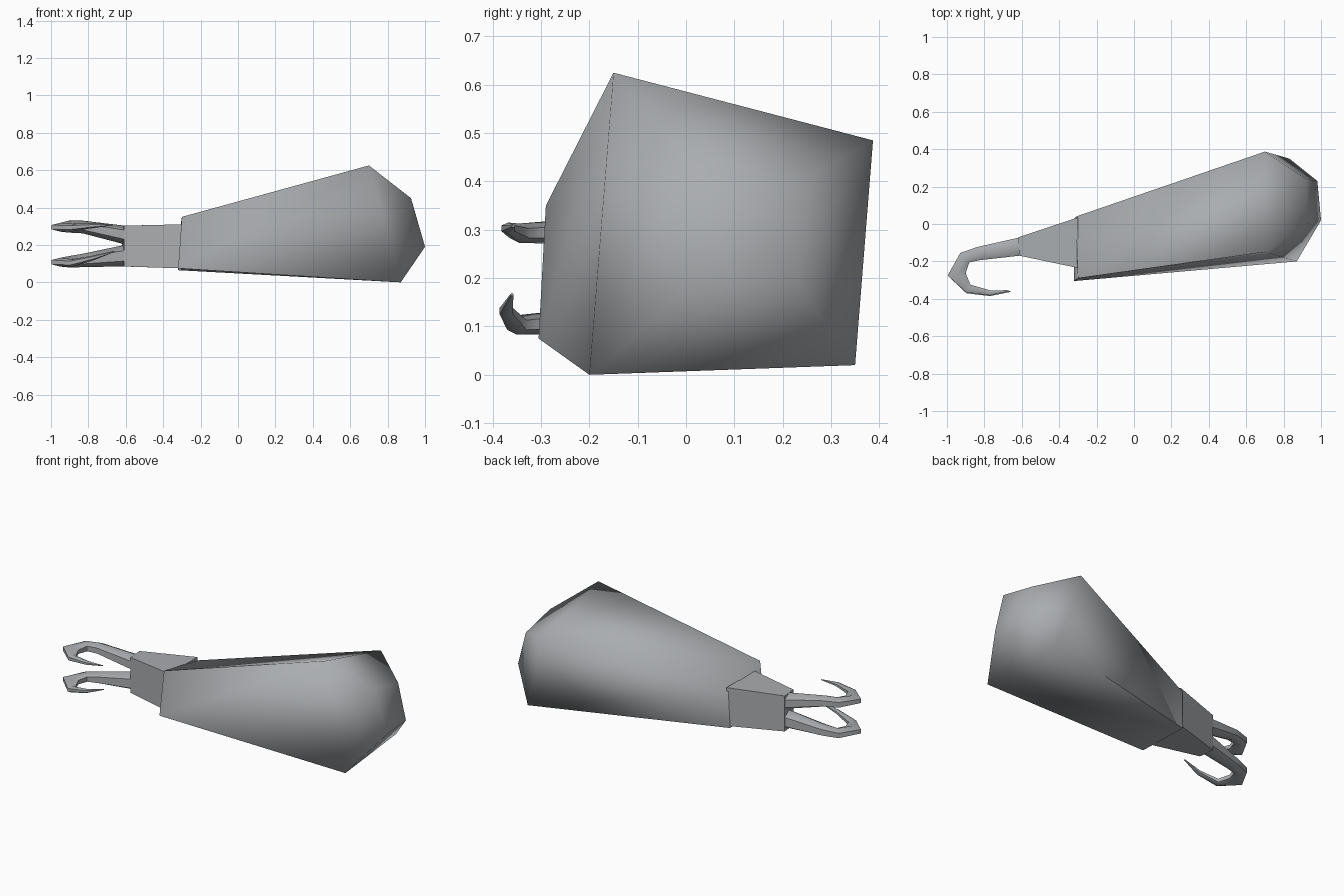
import bpy, bmesh, math
from mathutils import Vector

if "Cube" in bpy.data.objects:
    bpy.data.objects.remove(bpy.data.objects["Cube"])

grey = bpy.data.materials.new("plain grey")
grey.diffuse_color = (0.40, 0.415, 0.43, 1)
grey.use_nodes = True
grey.node_tree.nodes["Principled BSDF"].inputs["Base Color"].default_value = grey.diffuse_color


def loft(name, rings, angle):
    """Skin a list of rings with equal point counts and close both ends."""
    bm = bmesh.new()
    loops = [[bm.verts.new(p) for p in r] for r in rings]
    n = len(rings[0])
    for a, b in zip(loops, loops[1:]):
        for i in range(n):
            j = (i + 1) % n
            bm.faces.new((a[i], a[j], b[j], b[i]))
    bm.faces.new(loops[0])
    bm.faces.new(loops[-1])
    bmesh.ops.recalc_face_normals(bm, faces=bm.faces)
    me = bpy.data.meshes.new(name)
    bm.to_mesh(me)
    bm.free()
    me.materials.append(grey)
    ob = bpy.data.objects.new(name, me)
    bpy.context.collection.objects.link(ob)
    bpy.ops.object.select_all(action='DESELECT')
    ob.select_set(True)
    bpy.context.view_layer.objects.active = ob
    bpy.ops.object.shade_smooth_by_angle(angle=math.radians(angle))
    return ob


# Main body: four-sided flaring arm with a blunt faceted end
loft("flared_body", [
    [(-.30, -.29, .35), (-.31, .04, .285), (-.32, .03, .065), (-.32, -.305, .075)],
    [(.70, -.15, .625), (.70, .387, .485), (.83, .35, .02), (.87, -.20, 0)],
    [(.925, .0, .45), (.92, .24, .40), (.98, .23, .19), (1.0, .02, .19)],
], 75)

# Wrist: block narrowing towards the claws
loft("wrist", [
    [(-.30, -.235, .31), (-.30, .035, .31), (-.30, .035, .075), (-.30, -.235, .075)],
    [(-.61, -.17, .303), (-.62, -.072, .303), (-.62, -.072, .085), (-.61, -.17, .085)],
], 30)


def claw(name, path):
    """Hooked claw: path points are x, y, z, half width, half height."""
    pts = [Vector(p[:3]) for p in path]
    rings = []
    for i, (x, y, z, w, h) in enumerate(path):
        t = pts[min(i + 1, len(pts) - 1)] - pts[max(i - 1, 0)]
        side = Vector((-t.y, t.x, 0)).normalized()
        ring = []
        for k in range(6):
            a = math.tau * k / 6 + math.pi / 6
            ring.append(pts[i] + side * w * math.cos(a) * 1.12 + Vector((0, 0, h * math.sin(a))))
        rings.append(ring)
    return loft(name, rings, 60)


# Two hooked claws
claw("upper_claw", [
    (-.605, -.12, .253, .050, .050), (-.83, -.158, .296, .037, .034),
    (-.905, -.18, .298, .036, .032), (-.948, -.27, .295, .050, .024),
    (-.885, -.345, .293, .024, .020), (-.77, -.368, .303, .014, .012),
    (-.67, -.357, .308, .003, .003)])
claw("lower_claw", [
    (-.605, -.12, .143, .050, .057), (-.83, -.158, .117, .037, .036),
    (-.905, -.18, .110, .036, .030), (-.948, -.27, .108, .050, .024),
    (-.885, -.350, .103, .024, .020), (-.77, -.372, .132, .014, .013),
    (-.66, -.360, .166, .003, .003)])
